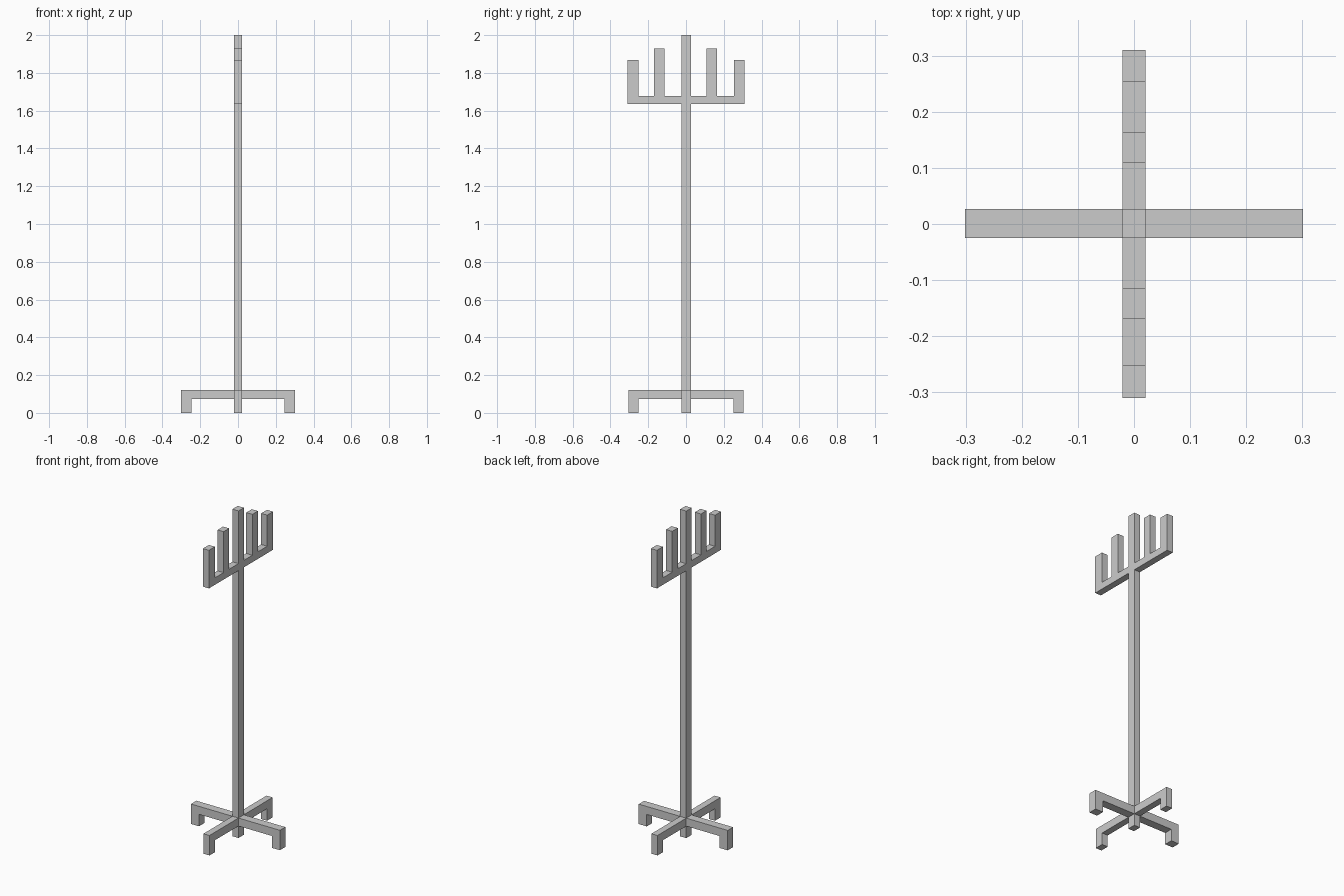
import bpy

if "Cube" in bpy.data.objects:
    bpy.data.objects.remove(bpy.data.objects["Cube"])

HX = 0.0205                 # half thickness of the pole in x
Y0, Y1 = -0.025, 0.027      # pole extent in y


def prism(name, profile, axis, lo, hi):
    """Extrude a closed (distance, z) profile from lo to hi along axis 'X' or 'Y'."""
    def place(d, z, t):
        return (t, d, z) if axis == 'X' else (d, t, z)
    n = len(profile)
    verts = [place(d, z, t) for t in (lo, hi) for d, z in profile]
    faces = [list(range(n)), list(range(2 * n - 1, n - 1, -1))]
    faces += [[(i + 1) % n, i, n + i, n + (i + 1) % n] for i in range(n)]
    # flip windings when the profile runs the other way round
    area = sum(profile[i][0] * profile[(i + 1) % n][1]
               - profile[(i + 1) % n][0] * profile[i][1] for i in range(n))
    if (area > 0) == (axis == 'X'):
        faces = [f[::-1] for f in faces]
    mesh = bpy.data.meshes.new(name)
    mesh.from_pydata(verts, [], faces)
    mesh.update()
    obj = bpy.data.objects.new(name, mesh)
    bpy.context.collection.objects.link(obj)
    return obj


def foot(start, knee, end):
    """L-shaped foot profile running outward from the pole."""
    return [(start, 0.073), (knee, 0.073), (knee, 0), (end, 0),
            (end, 0.122), (start, 0.122)]


def hooks(start, a, b, c, end):
    """Half rack: a bar carrying a tall inner peg (a-b) and an outer peg (c-end)."""
    return [(start, 1.635), (end, 1.635), (end, 1.868), (c, 1.868), (c, 1.678),
            (b, 1.678), (b, 1.928), (a, 1.928), (a, 1.678), (start, 1.678)]


# Central pole
prism("pole", [(Y0, 0), (Y1, 0), (Y1, 2), (Y0, 2)], 'X', -HX, HX)

# Four feet
for side, s in (("right", 1), ("left", -1)):
    prism(side + "_foot", foot(s * HX, s * 0.247, s * 0.301), 'Y', Y0, Y1)
prism("back_foot", foot(Y1, 0.251, 0.305), 'X', -HX, HX)
prism("front_foot", foot(Y0, -0.251, -0.305), 'X', -HX, HX)

# Hook rack either side of the pole
prism("back_hooks", hooks(Y1, 0.109, 0.163, 0.253, 0.31), 'X', -HX, HX)
prism("front_hooks", hooks(Y0, -0.115, -0.169, -0.252, -0.31), 'X', -HX, HX)
